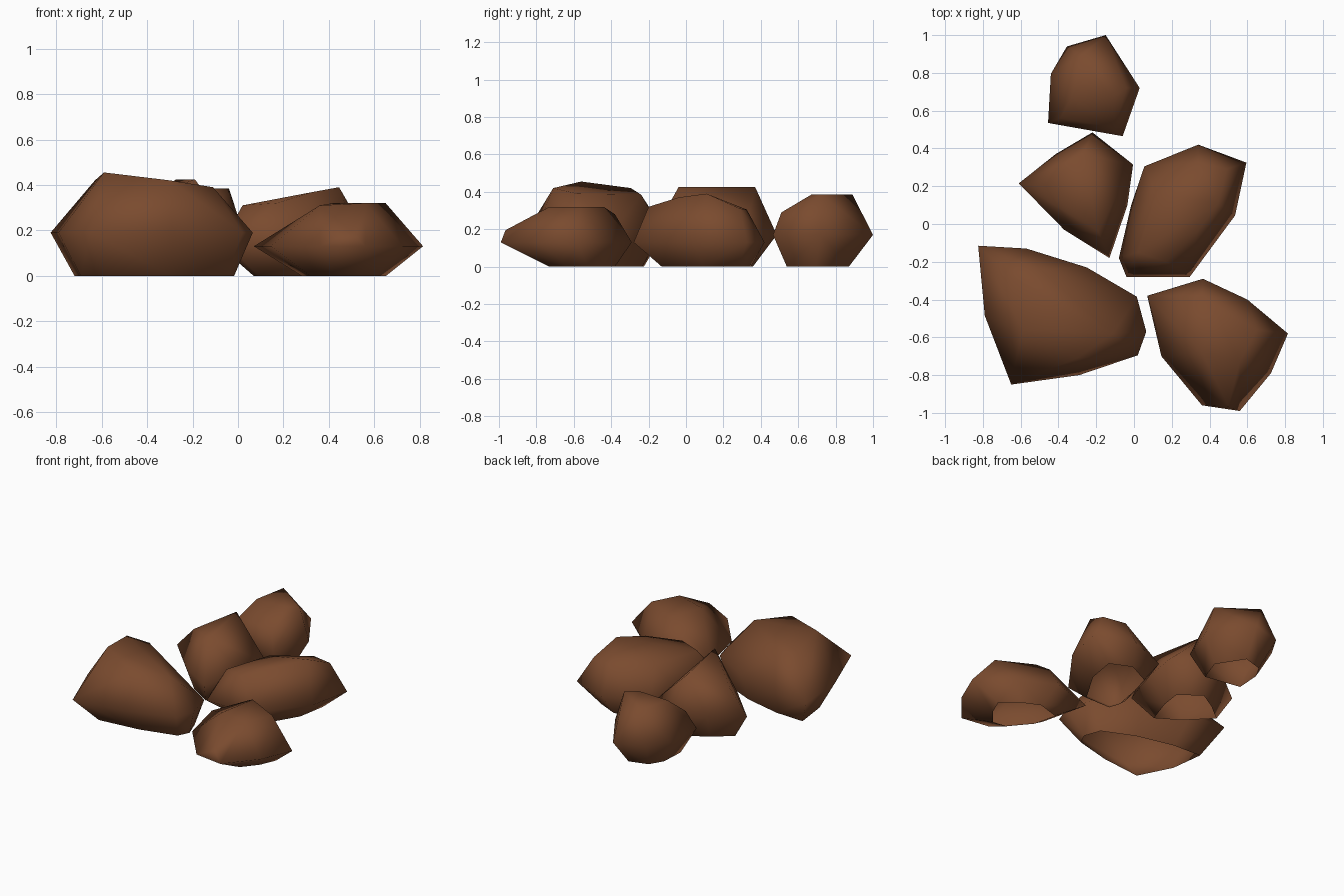
import bpy, bmesh, math

if "Cube" in bpy.data.objects:
    bpy.data.objects.remove(bpy.data.objects["Cube"])

brown = bpy.data.materials.new("earth brown")
brown.diffuse_color = (0.195, 0.07, 0.028, 1)
brown.use_nodes = True
brown.node_tree.nodes["Principled BSDF"].inputs["Base Color"].default_value = brown.diffuse_color


def rock(name, waist_z, outline, crown, foot_scale, foot_centre):
    """Rounded boulder: hull of a widest outline, crown corners and a shrunken open foot."""
    bm = bmesh.new()
    (cx, cy), (sx, sy) = foot_centre, foot_scale
    for x, y in outline:
        bm.verts.new((x, y, waist_z))
        bm.verts.new((cx + (x - cx) * sx, cy + (y - cy) * sy, 0))
    for p in crown:
        bm.verts.new(p)
    bmesh.ops.convex_hull(bm, input=bm.verts[:])
    loose = [v for v in bm.verts if not v.link_faces]
    bmesh.ops.delete(bm, geom=loose, context='VERTS')
    bmesh.ops.recalc_face_normals(bm, faces=bm.faces[:])
    # the underside is open
    under = [f for f in bm.faces if all(v.co.z < 0.001 for v in f.verts)]
    bmesh.ops.delete(bm, geom=under, context='FACES')
    bmesh.ops.dissolve_limit(bm, angle_limit=math.radians(4), verts=bm.verts[:], edges=bm.edges[:])
    for f in bm.faces:
        f.smooth = True
    me = bpy.data.meshes.new(name)
    bm.to_mesh(me)
    bm.free()
    me.materials.append(brown)
    bpy.context.collection.objects.link(bpy.data.objects.new(name, me))


# small rock at the back
rock("back_rock", 0.17,
     [(-.15, 1), (-.355, .94), (-.44, .795), (-.455, .535), (-.06, .465), (.03, .72)],
     [(-.28, .89, .385), (-.04, .72, .385), (-.33, .67, .38),
      (-.12, .67, .385), (-.1, .51, .29), (-.39, .56, .28)],
     (.62, .62), (-.22, .66))

# wedge rock in the middle left
rock("middle_left_rock", 0.17,
     [(-.22, .485), (-.415, .37), (-.61, .215), (-.37, -.03), (-.13, -.18),
      (-.035, .1), (-.005, .315)],
     [(-.27, .37, .425), (-.19, -.04, .425), (-.47, .2, .32)],
     (.62, .62), (-.33, .15))

# long rock in the middle right
rock("middle_right_rock", 0.13,
     [(.34, .42), (.055, .305), (-.015, .1), (-.08, -.18), (-.04, -.28), (.295, -.28),
      (.535, .045), (.595, .325)],
     [(.445, .11, .39), (.335, -.04, .37), (.17, -.2, .32), (.02, -.15, .31),
      (.12, .16, .31), (.34, .325, .305), (.49, .29, .31)],
     (.55, .68), (.25, .19))

# largest rock at the front left
rock("front_left_rock", 0.19,
     [(-.825, -.115), (-.57, -.13), (-.25, -.23), (.015, -.385), (.065, -.57),
      (.02, -.695), (-.29, -.8), (-.65, -.85), (-.79, -.485)],
     [(-.59, -.56, .455), (-.3, -.71, .42), (-.63, -.295, .42), (-.5, -.24, .385),
      (-.11, -.58, .39)],
     (.79, .6), (-.325, -.39))

# low rock at the front right
rock("front_right_rock", 0.13,
     [(.365, -.29), (.07, -.38), (.145, -.7), (.36, -.96), (.56, -.99), (.725, -.79),
      (.815, -.58), (.6, -.4)],
     [(.42, -.44, .32), (.65, -.56, .32), (.56, -.73, .32), (.36, -.68, .31),
      (.29, -.45, .25), (.36, -.38, .28), (.5, -.965, .195)],
     (.5, .5), (.49, -.47))
